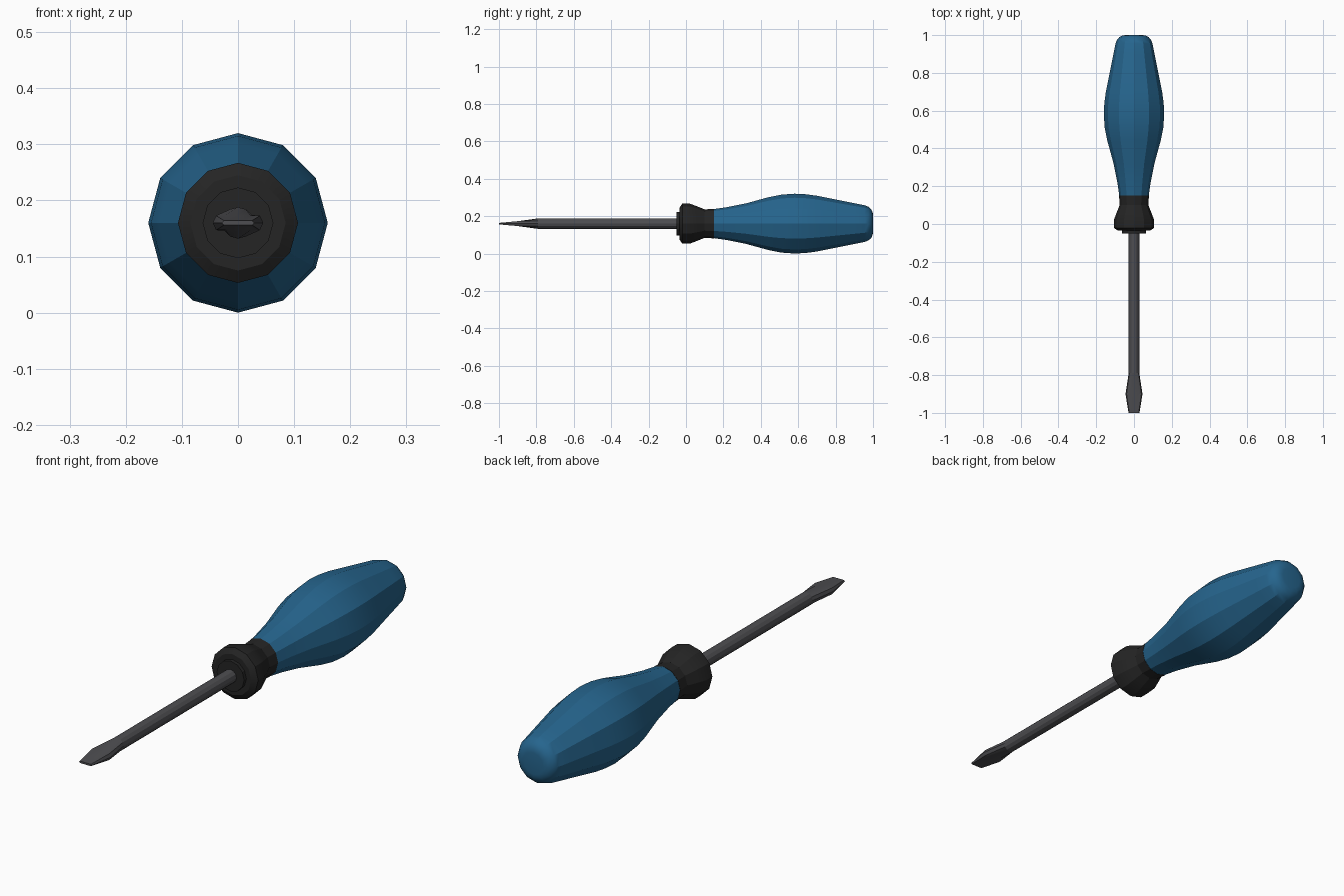
import bpy, bmesh, math

if "Cube" in bpy.data.objects:
    bpy.data.objects.remove(bpy.data.objects["Cube"])

AXIS_Z = 0.16   # height of the tool's long axis
SIDES = 12


def material(name, color):
    m = bpy.data.materials.new(name)
    m.diffuse_color = (*color, 1)
    m.use_nodes = True
    m.node_tree.nodes["Principled BSDF"].inputs["Base Color"].default_value = m.diffuse_color
    return m


blue = material("blue_plastic", (0.019, 0.13, 0.27))
black = material("black_rubber", (0.018, 0.018, 0.018))
steel = material("dark_steel", (0.075, 0.075, 0.082))


def loft(name, rings, mat, angle):
    """Skin 12-sided rings (y, half width, half height, flat limit) along y."""
    bm = bmesh.new()
    loops = []
    for y, rx, rz, limit in rings:
        loop = []
        for i in range(SIDES):
            a = 2 * math.pi * i / SIDES
            z = max(-limit, min(limit, rz * math.sin(a)))
            loop.append(bm.verts.new((rx * math.cos(a), y, AXIS_Z + z)))
        loops.append(loop)
    for a, b in zip(loops, loops[1:]):
        for i in range(SIDES):
            j = (i + 1) % SIDES
            bm.faces.new((a[i], a[j], b[j], b[i]))
    bm.faces.new(loops[0])
    bm.faces.new(loops[-1])
    bmesh.ops.recalc_face_normals(bm, faces=bm.faces[:])
    mesh = bpy.data.meshes.new(name)
    bm.to_mesh(mesh)
    bm.free()
    mesh.materials.append(mat)
    obj = bpy.data.objects.new(name, mesh)
    bpy.context.collection.objects.link(obj)
    bpy.ops.object.select_all(action='DESELECT')
    obj.select_set(True)
    bpy.context.view_layer.objects.active = obj
    bpy.ops.object.shade_smooth_by_angle(angle=math.radians(angle))
    return obj


def turned(profile):
    return [(y, r, r, 1) for y, r in profile]


# Faceted grip with a swollen middle and rounded butt
loft("handle", turned([
    (0.15, 0.078), (0.22, 0.088), (0.32, 0.108), (0.44, 0.141), (0.51, 0.155),
    (0.58, 0.16), (0.64, 0.157), (0.70, 0.149), (0.80, 0.129), (0.90, 0.109),
    (0.955, 0.098), (0.975, 0.09), (0.99, 0.077), (0.998, 0.06), (1.0, 0.045)]),
    blue, 25)

# Flared finger guard with a small front ferrule
loft("collar", turned([
    (-0.05, 0.05), (-0.05, 0.063), (-0.035, 0.063), (-0.035, 0.085),
    (-0.02, 0.107), (0.02, 0.107), (0.06, 0.092), (0.10, 0.076),
    (0.15, 0.079)]), black, 20)

# Round shaft
loft("shaft", turned([(-0.79, 0.028), (-0.04, 0.028)]), steel, 20)

# Flattened slotted blade: flares sideways while thinning to the tip
loft("blade_tip", [
    (-0.79, 0.028, 0.028, 1), (-0.90, 0.045, 0.028, 0.013),
    (-1.0, 0.029, 0.02, 0.004)], steel, 20)
